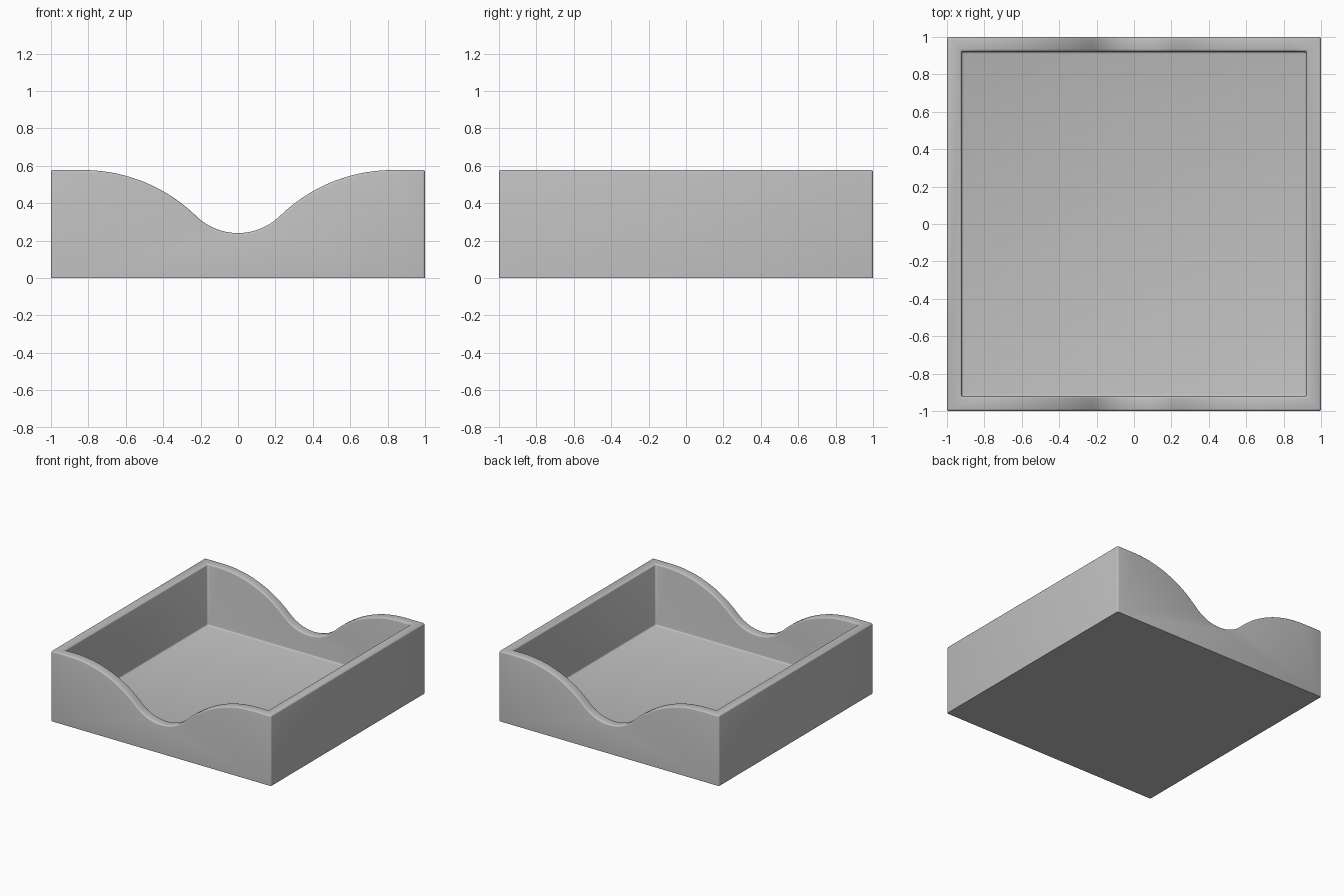
import bpy
import bmesh
import math

cube = bpy.data.objects.get("Cube")
if cube:
    bpy.data.objects.remove(cube, do_unlink=True)

HALF, INNER = 1.0, 0.922        # outer and inner half widths
TOP, DIP, FLOOR = 0.577, 0.24, 0.075
DIP_R, SHOULDER_X = 0.32, 0.83  # dip radius, start of the flat rim
RISE = TOP - DIP
SUM_R = (SHOULDER_X ** 2 + RISE ** 2) / (2 * RISE)
SHOULDER_R = SUM_R - DIP_R
JOIN_X = SHOULDER_X * DIP_R / SUM_R


def rim_height(x):
    """Tangent arcs: concave dip, convex shoulder, then flat."""
    x = abs(x)
    if x >= SHOULDER_X:
        return TOP
    if x <= JOIN_X:
        return DIP + DIP_R - math.sqrt(DIP_R ** 2 - x ** 2)
    return TOP - SHOULDER_R + math.sqrt(SHOULDER_R ** 2 - (SHOULDER_X - x) ** 2)


# Stations across the width, mirrored about the middle
N_DIP, N_SHOULDER = 10, 20
half = [JOIN_X * i / N_DIP for i in range(1, N_DIP + 1)]
half += [JOIN_X + (SHOULDER_X - JOIN_X) * i / N_SHOULDER for i in range(1, N_SHOULDER + 1)]
xs = [-x for x in reversed(half)] + [0.0] + half
inner_xs = [-INNER] + xs + [INNER]

bm = bmesh.new()


def row(y, stations):
    return [bm.verts.new((x, y, rim_height(x))) for x in stations]


def base(size, z):
    return [bm.verts.new((sx * size, sy * size, z))
            for sx, sy in ((-1, -1), (1, -1), (1, 1), (-1, 1))]


outer_front, inner_front = row(-HALF, [-HALF] + xs + [HALF]), row(-INNER, inner_xs)
outer_back, inner_back = row(HALF, [-HALF] + xs + [HALF]), row(INNER, inner_xs)
bottom, floor = base(HALF, 0), base(INNER, FLOOR)

# Walls, outside and inside, with their base faces
for front, back, low in ((outer_front, outer_back, bottom), (inner_front, inner_back, floor)):
    bm.faces.new([low[0], low[1]] + front[::-1])
    bm.faces.new([low[3], low[2]] + back[::-1])
    bm.faces.new([low[0], low[3], back[0], front[0]])
    bm.faces.new([low[1], low[2], back[-1], front[-1]])
    bm.faces.new(low)

# Rim: curved front and back strips, flat sides
for out, inn in ((outer_front, inner_front), (outer_back, inner_back)):
    for i in range(len(out) - 1):
        bm.faces.new([out[i], out[i + 1], inn[i + 1], inn[i]])
for i in (0, -1):
    bm.faces.new([outer_front[i], inner_front[i], inner_back[i], outer_back[i]])
bmesh.ops.recalc_face_normals(bm, faces=bm.faces)

# Soften every hard edge except the underside outline
hard = [e for e in bm.edges
        if e.calc_face_angle() > math.radians(40) and max(v.co.z for v in e.verts) > 0.01]
bmesh.ops.bevel(bm, geom=hard, offset=0.012, segments=3, profile=0.5,
                affect='EDGES', clamp_overlap=True)
bmesh.ops.recalc_face_normals(bm, faces=bm.faces)

mesh = bpy.data.meshes.new("tray")
bm.to_mesh(mesh)
bm.free()
tray = bpy.data.objects.new("tray", mesh)
bpy.context.collection.objects.link(tray)

grey = bpy.data.materials.new("light_grey")
grey.use_nodes = True
colour = (0.52, 0.52, 0.52, 1)
grey.diffuse_color = colour
grey.node_tree.nodes["Principled BSDF"].inputs["Base Color"].default_value = colour
mesh.materials.append(grey)

bpy.ops.object.select_all(action='DESELECT')
tray.select_set(True)
bpy.context.view_layer.objects.active = tray
bpy.ops.object.shade_smooth_by_angle(angle=math.radians(35))
